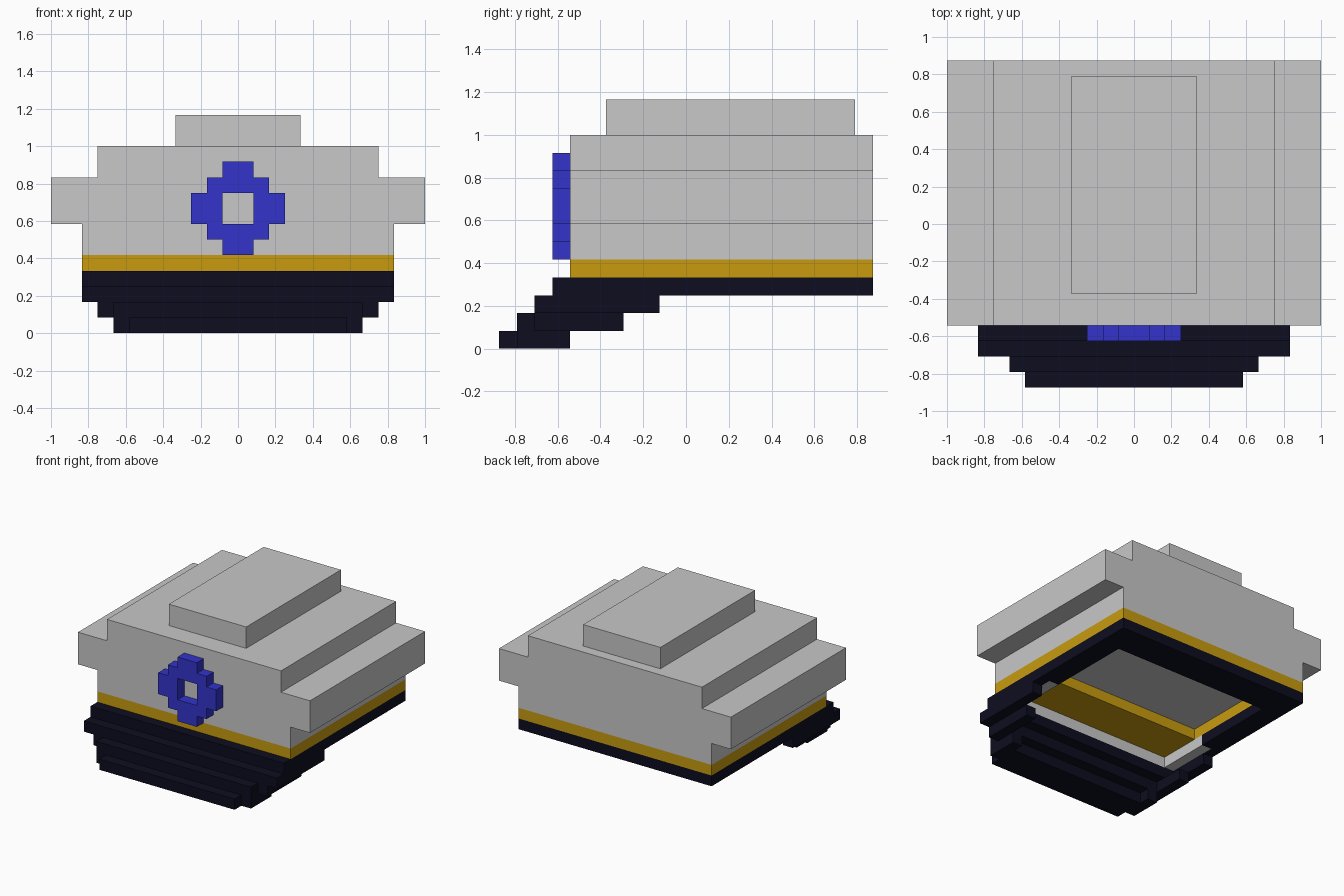
import bpy
import bmesh
from mathutils import Vector

if "Cube" in bpy.data.objects:
    bpy.data.objects.remove(bpy.data.objects["Cube"], do_unlink=True)

U = 1 / 12  # one block of the stepped design


def material(name, color):
    mat = bpy.data.materials.new(name)
    mat.use_nodes = True
    mat.diffuse_color = (*color, 1)
    mat.node_tree.nodes["Principled BSDF"].inputs["Base Color"].default_value = (*color, 1)
    return mat


GREY = material("light_grey_cloth", (0.58, 0.58, 0.58))
GOLD = material("gold_band", (0.58, 0.33, 0.005))
NAVY = material("dark_navy", (0.004, 0.004, 0.014))
BLUE = material("badge_blue", (0.033, 0.033, 0.6))


def mirrored(half):
    """Close a right-half outline by mirroring it across x = 0."""
    return half + [(-x, v) for x, v in reversed(half)]


def rect(w, lo, hi):
    return mirrored([(w, lo), (w, hi)])


def slab(name, mat, loops, lo, hi, upright=False):
    """Extrude outlines (first outer, then holes) along z, or along y if upright."""
    def place(a, b, c):
        return Vector((a, c, b) if upright else (a, b, c)) * U

    bm = bmesh.new()
    edges = []
    for loop in loops:
        verts = [bm.verts.new(place(a, b, lo)) for a, b in loop]
        edges += [bm.edges.new((v, verts[i - 1])) for i, v in enumerate(verts)]
    normal = Vector((0, 1, 0) if upright else (0, 0, 1))
    bmesh.ops.triangle_fill(bm, edges=edges, use_beauty=True, normal=normal)
    ext = bmesh.ops.extrude_face_region(bm, geom=bm.faces[:], use_keep_orig=True)
    moved = [g for g in ext["geom"] if isinstance(g, bmesh.types.BMVert)]
    bmesh.ops.translate(bm, verts=moved, vec=place(0, 0, hi - lo))
    bmesh.ops.recalc_face_normals(bm, faces=bm.faces[:])
    mesh = bpy.data.meshes.new(name)
    bm.to_mesh(mesh)
    bm.free()
    mesh.materials.append(mat)
    obj = bpy.data.objects.new(name, mesh)
    bpy.context.collection.objects.link(obj)
    return obj


FRONT, BACK = -6.5, 10.5

# Crown: stepped cross-section running front to back, with a raised top
crown = mirrored([(10, 5), (10, 7), (12, 7), (12, 10), (9, 10), (9, 12)])
slab("crown", GREY, [crown], FRONT, BACK, upright=True)
slab("crown_top", GREY, [rect(4, -4.5, 9.5)], 12, 14)

# Gold band with the head opening
slab("gold_band", GOLD, [rect(10, FRONT, BACK), rect(8, -1.5, 7.5)], 4, 5)

# Dark base rim, wider inside at the front to hold the lining
opening = mirrored([(9, FRONT), (9, -0.5), (8, -0.5), (8, 7.5)])
slab("base_rim", NAVY, [rect(10, -7.5, BACK), opening], 3, 4)

# Grey lining round the front of the opening
lining = mirrored([(9, FRONT), (9, -0.5), (8, -0.5), (8, -5.5)])
slab("front_lining", GREY, [lining], 3, 4)

# Visor: U-shaped layers stepping down and forward
slab("visor_upper", NAVY,
     [mirrored([(10, -8.5), (10, -1.5), (9, -1.5), (9, -5.5)])], 2, 3)
slab("visor_middle", NAVY,
     [mirrored([(8, -9.5), (8, -8.5), (9, -8.5), (9, -3.5), (8, -3.5), (8, -6.5)])], 1, 2)
slab("visor_lower", NAVY,
     [mirrored([(7, -10.5), (7, -9.5), (8, -9.5), (8, -6.5), (7, -6.5), (7, -7.5)])], 0, 1)

# Front badge: stepped diamond with a square hole
badge = mirrored([(1, 5), (1, 6), (2, 6), (2, 7), (3, 7),
                  (3, 9), (2, 9), (2, 10), (1, 10), (1, 11)])
slab("front_badge", BLUE, [badge, rect(1, 7, 9)], -7.5, FRONT, upright=True)
